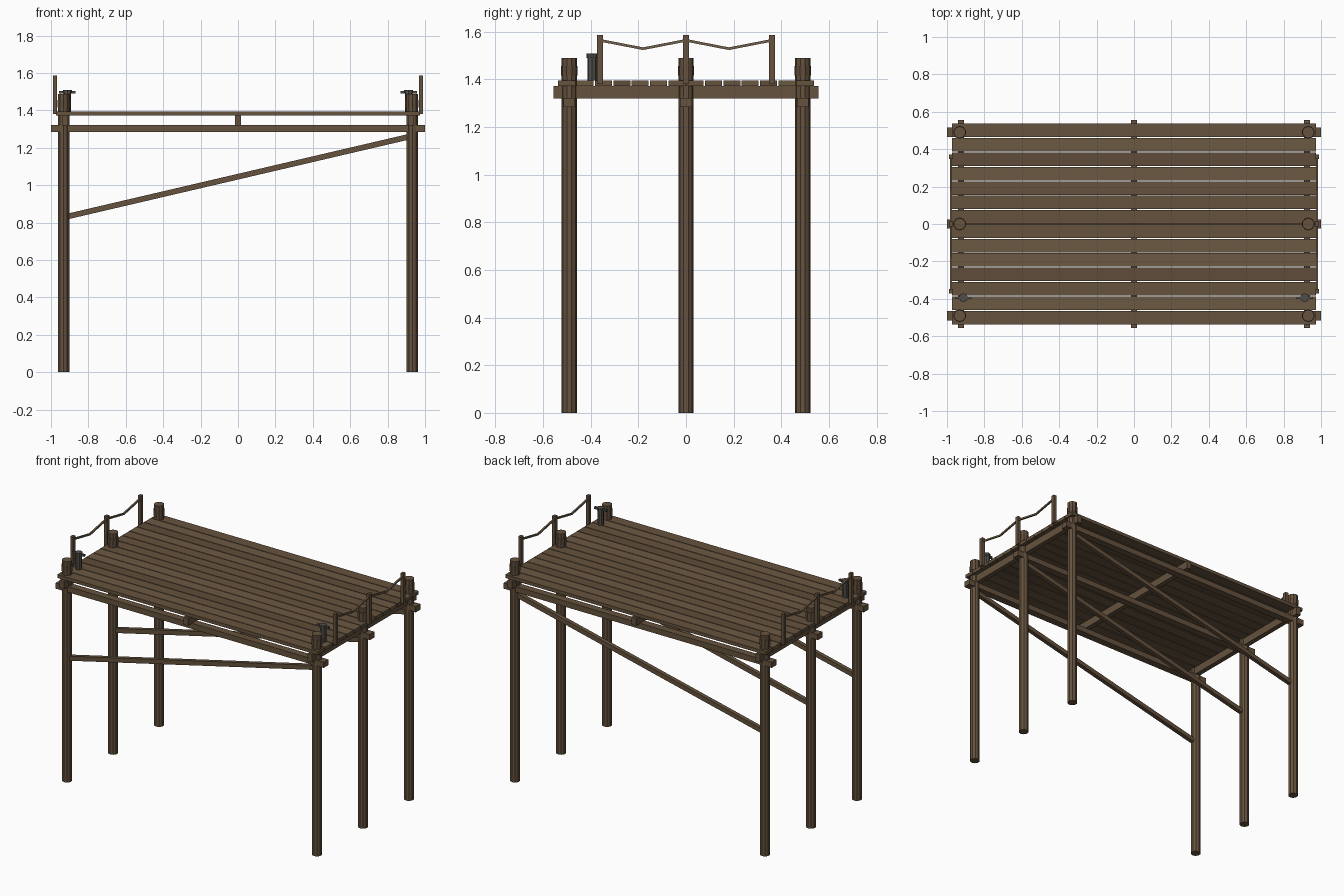
import bpy, random
from math import pi
from mathutils import Vector

if "Cube" in bpy.data.objects:
    bpy.data.objects.remove(bpy.data.objects["Cube"])

random.seed(4)

def mat(name, c):
    m = bpy.data.materials.new(name)
    m.diffuse_color = (*c, 1)
    m.use_nodes = True
    m.node_tree.nodes["Principled BSDF"].inputs["Base Color"].default_value = m.diffuse_color
    return m

WOODS = [mat("wood_%d" % i, c) for i, c in enumerate(
    [(0.13, 0.085, 0.048), (0.15, 0.10, 0.057), (0.115, 0.073, 0.042)])]
ROPE = mat("rope", (0.17, 0.12, 0.07))
IRON = mat("iron", (0.08, 0.075, 0.065))

def finish(name, m):
    o = bpy.context.object
    o.name = name
    o.data.materials.append(m)
    return o

def box(name, c, s, m):
    bpy.ops.mesh.primitive_cube_add(size=1, location=c)
    o = finish(name, m)
    o.scale = s
    return o

def cyl(name, c, r, z0, z1, m, n=10):
    bpy.ops.mesh.primitive_cylinder_add(vertices=n, radius=r, depth=z1 - z0,
                                        location=(c[0], c[1], (z0 + z1) / 2))
    return finish(name, m)

def align(o, d):
    o.rotation_mode = 'QUATERNION'
    o.rotation_quaternion = d.to_track_quat('X', 'Z')

def beam(name, a, b, w, h, m):
    a, b = Vector(a), Vector(b)
    o = box(name, (a + b) / 2, ((b - a).length, w, h), m)
    align(o, b - a)

# piles, long stringers and diagonal braces in three rows
for y in (-0.49, 0, 0.49):
    for x in (-0.932, 0.932):
        cyl("pile", (x, y), 0.032, 0, 1.488, WOODS[0])
        cyl("pile_band", (x, y), 0.0345, 1.415, 1.455, WOODS[2])
    box("stringer", (0, y, 1.303), (2.0, 0.05, 0.038), WOODS[0])
    beam("diagonal_brace", (-0.91, y, 0.833), (0.91, y, 1.258), 0.028, 0.03, WOODS[0])

# cross joists carrying the deck
for x in (-0.925, 0, 0.925):
    box("cross_joist", (x, 0, 1.346), (0.034, 1.11, 0.052), WOODS[0])

# deck planks
pitch = 1.077 / 14
for i in range(14):
    box("deck_plank", (0, (i - 6.5) * pitch, 1.383), (1.945, pitch - 0.005, 0.023),
        random.choice(WOODS))

# end railings with sagging rope, and mooring bollards
for s in (-1, 1):
    x = 0.979 * s
    for y in (-0.36, 0, 0.36):
        box("rail_post", (x, y, 1.483), (0.022, 0.025, 0.205), WOODS[0])
    pts = [(-0.36, 1.563), (-0.18, 1.528), (0, 1.563), (0.18, 1.528), (0.36, 1.563)]
    for (y0, z0), (y1, z1) in zip(pts, pts[1:]):
        beam("rope", (x, y0, z0), (x, y1, z1), 0.011, 0.011, ROPE)
    c = (0.912 * s, -0.394)
    cyl("bollard_body", c, 0.02, 1.394, 1.492, IRON, 8)
    cyl("bollard_cap", c, 0.024, 1.49, 1.508, IRON, 8)
    box("bollard_bar", (*c, 1.496), (0.088, 0.014, 0.014), IRON)
